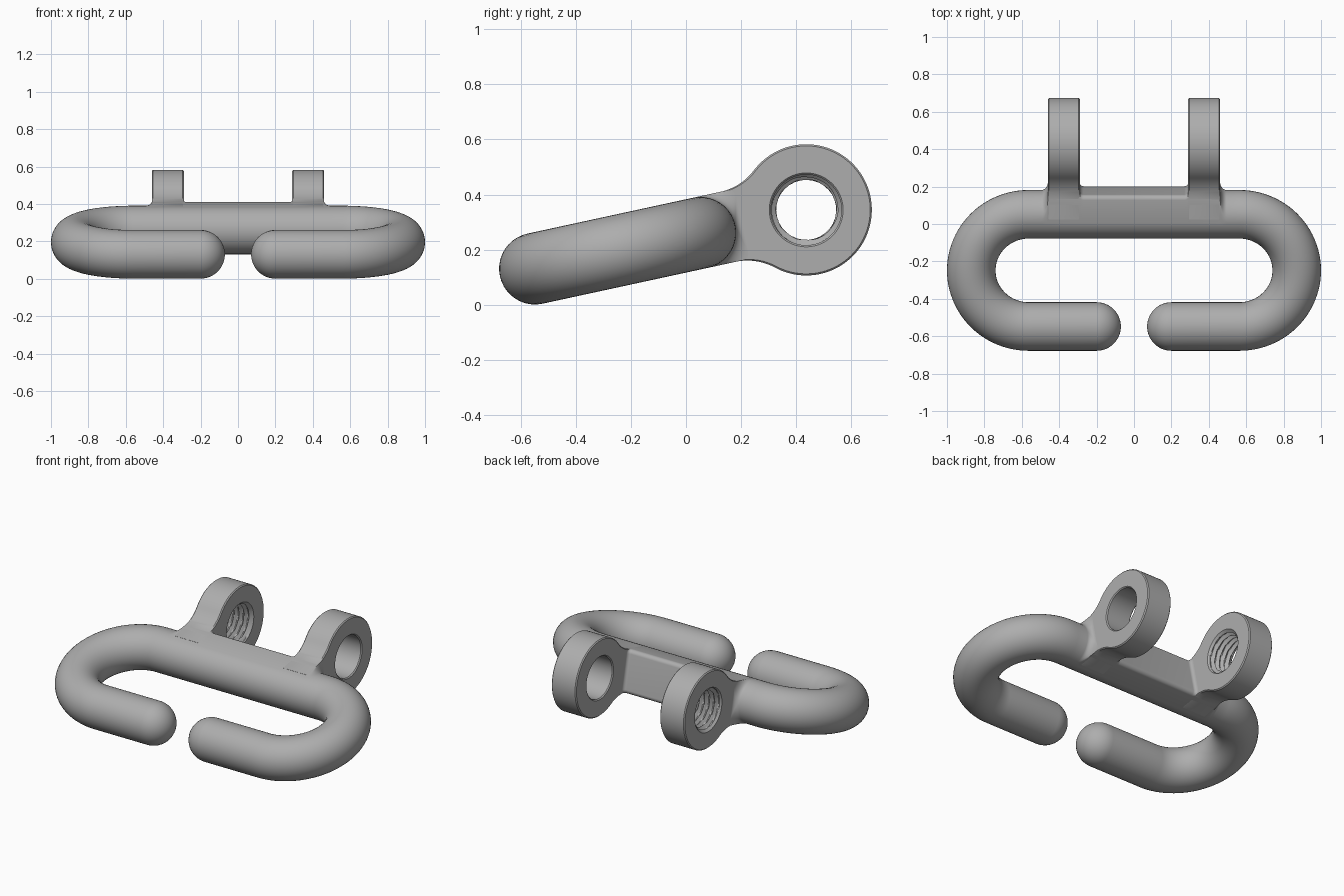
import bpy, bmesh
from math import sin, cos, pi, atan2, sqrt
from mathutils import Matrix, Vector

if "Cube" in bpy.data.objects:
    bpy.data.objects.remove(bpy.data.objects["Cube"], do_unlink=True)

R = 0.13            # bar radius
BEND = 0.307        # centreline bend radius
BEND_X = 0.563      # where the bends begin
LUG_IN, LUG_OUT = 0.29, 0.46
RING_U, RING_R, HOLE_R, MINOR_R = 0.393, 0.238, 0.128, 0.108
PITCH = 0.034
TILT = Matrix.Translation((0, 0.052, 0.261)) @ Matrix.Rotation(atan2(0.13, 0.6), 4, 'X')

metal = bpy.data.materials.new("grey_metal")
metal.use_nodes = True
grey = (0.42, 0.42, 0.42, 1)
metal.diffuse_color = grey
metal.node_tree.nodes["Principled BSDF"].inputs["Base Color"].default_value = grey


def loft(name, sections, close=False):
    """Skin a list of equal closed loops and place the result in the tilted frame."""
    bm = bmesh.new()
    rings = [[bm.verts.new(TILT @ Vector(p)) for p in s] for s in sections]
    pairs = list(zip(rings, rings[1:]))
    if close:
        pairs.append((rings[-1], rings[0]))
    n = len(rings[0])
    for a, b in pairs:
        for i in range(n):
            j = (i + 1) % n
            bm.faces.new((a[i], a[j], b[j], b[i]))
    bmesh.ops.remove_doubles(bm, verts=bm.verts, dist=1e-5)
    bmesh.ops.recalc_face_normals(bm, faces=bm.faces)
    mesh = bpy.data.meshes.new(name)
    bm.to_mesh(mesh)
    bm.free()
    mesh.materials.append(metal)
    mesh.shade_smooth()
    mesh.set_sharp_from_angle(angle=0.6)
    obj = bpy.data.objects.new(name, mesh)
    bpy.context.collection.objects.link(obj)
    return obj


def profile(end=R, corner=R, scale=1.0):
    """Bar cross-section: round inner half, outer half with variable corners."""
    n = 10
    pts = []
    for side in (-1, 1):
        for i in range(n + 1):
            t = pi / 2 * (i / n - (side < 0))
            pts.append((end - corner + corner * cos(t), side * (R - corner) + corner * sin(t)))
    pts += [(R * cos(t), R * sin(t)) for t in (pi / 2 + pi * i / 20 for i in range(1, 20))]
    return [(a * scale, b * scale) for a, b in pts]


# Open loop bar, half of it, mirrored
stations = []


def straight(x, **kw):
    stations.append([(x, a, b) for a, b in profile(**kw)])


steps = [i / 8 for i in range(9)]
straight(0, corner=0.025)
for t in steps:                                   # fillet to lug inner face
    straight(LUG_IN - 0.02 + 0.02 * sin(t * pi / 2),
             end=R + 0.02 * (1 - cos(t * pi / 2)), corner=0.025)
for t in steps:                                   # lug outer face into round bar
    straight(LUG_OUT + 0.035 * (1 - cos(t * pi / 2)),
             end=R + 0.025 * (1 - sin(t * pi / 2)), corner=0.025 + (R - 0.025) * sin(t * pi / 2))
for i in range(49):                               # end bend
    t = pi * i / 48
    stations.append([(BEND_X + (BEND + a) * sin(t), -BEND + (BEND + a) * cos(t), b)
                     for a, b in profile()])
for i in range(13):                               # domed tip
    t = pi / 2 * i / 12
    stations.append([(0.2 - R * sin(t), -2 * BEND - a, b)
                     for a, b in profile(scale=max(cos(t), 0.0))])
bar = loft("loop_bar", stations)
mirror = bar.modifiers.new("mirror", 'MIRROR')
mirror.use_axis[0] = True


# Lug outline: neck, concave fillet and round eye
def lug_outline():
    neck = R - 0.0005
    start = 0.1
    d = RING_U - start
    fillet = (d * d + neck * neck - RING_R ** 2) / (2 * (RING_R - neck))
    turn = atan2(d, neck + fillet)
    upper = [(start * i / 4, neck) for i in range(5)]
    upper += [(start + fillet * sin(turn * i / 12), neck + fillet * (1 - cos(turn * i / 12)))
              for i in range(1, 13)]
    a0 = pi / 2 + turn
    upper += [(RING_U + RING_R * cos(a0 * (1 - i / 40)), RING_R * sin(a0 * (1 - i / 40)))
              for i in range(1, 41)]
    lower = [(u, -v) for u, v in reversed(upper[:-1])]
    back = [(0, neck * (i / 5 - 1)) for i in range(1, 10)]
    return upper + lower + back


def lug(name, x0, x1, threaded):
    c, hc = 0.006, 0.006
    rows = 48 if threaded else 1
    sections = []
    for u, v in lug_outline():
        du, dv = u - RING_U, v
        dist = sqrt(du * du + dv * dv)
        ang = atan2(dv, du)

        def at(r, x):
            return (x, RING_U + r * cos(ang), r * sin(ang))

        loop = [at(HOLE_R + hc, x0), at(dist - c, x0), at(dist, x0 + c),
                at(dist, x1 - c), at(dist - c, x1), at(HOLE_R + hc, x1)]
        for k in range(rows + 1):
            x = x1 - hc + (x0 - x1 + 2 * hc) * k / rows
            r = HOLE_R
            if threaded:
                phase = (x / PITCH - ang / (2 * pi)) % 1
                groove = min(1, max(0, 1.25 - 2.5 * abs(phase - 0.5)))
                r = MINOR_R + (HOLE_R - MINOR_R) * groove
                r = max(r, HOLE_R - min(x - x0 - hc, x1 - hc - x))
            loop.append(at(r, x))
        sections.append(loop)
    return loft(name, sections, close=True)


lug("left_plain_lug", LUG_IN, LUG_OUT, False)
lug("right_threaded_lug", -LUG_OUT, -LUG_IN, True)
